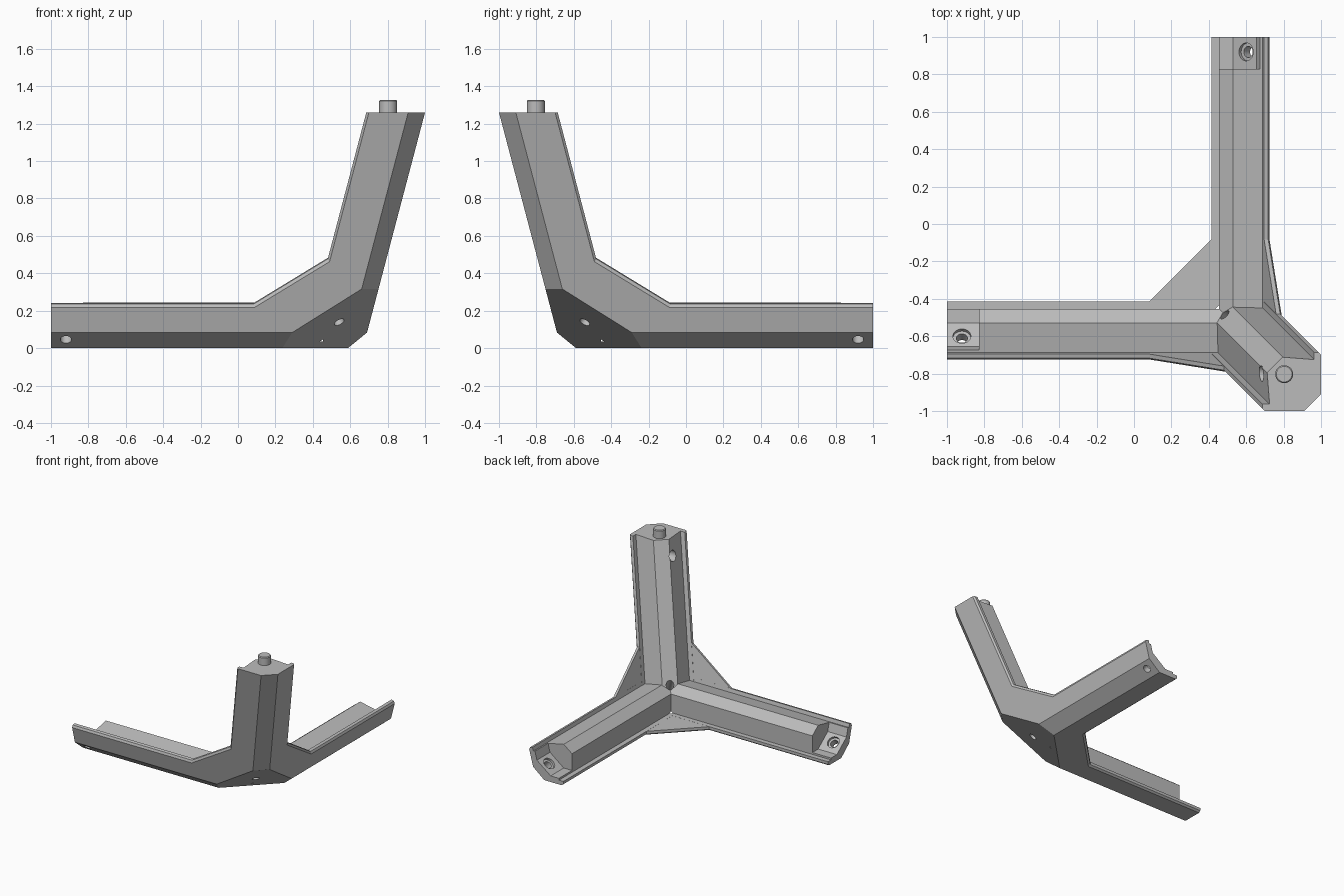
import bpy, bmesh, math
from mathutils import Vector

if "Cube" in bpy.data.objects:
    bpy.data.objects.remove(bpy.data.objects["Cube"])

K, SLOPE, TOP, THICK = 0.668, 0.2635, 1.26, 0.035
ANG = math.atan(SLOPE)
C, S = math.cos(ANG), math.sin(ANG)

grey = bpy.data.materials.new("grey_plastic")
grey.use_nodes = True
grey.diffuse_color = (0.5, 0.5, 0.5, 1)
grey.node_tree.nodes["Principled BSDF"].inputs["Base Color"].default_value = (0.5, 0.5, 0.5, 1)


def flip(p):
    """Swap the two horizontal arms across the diagonal plane."""
    return Vector((-p[1], -p[0], p[2]))


def loft(name, rings, mirrored=False):
    """Solid through matching rings of points, capped at both ends."""
    bm = bmesh.new()
    rows = [[bm.verts.new(flip(p) if mirrored else Vector(p)) for p in r] for r in rings]
    for a, b in zip(rows, rows[1:]):
        for i in range(len(a)):
            j = (i + 1) % len(a)
            bm.faces.new((a[i], a[j], b[j], b[i]))
    bm.faces.new(rows[0])
    bm.faces.new(rows[-1])
    bmesh.ops.recalc_face_normals(bm, faces=bm.faces[:])
    mesh = bpy.data.meshes.new(name)
    bm.to_mesh(mesh)
    bm.free()
    mesh.materials.append(grey)
    ob = bpy.data.objects.new(name, mesh)
    bpy.context.collection.objects.link(ob)
    return ob


def cylinder(name, start, end, r, mirrored=False, bevel=0):
    a, b = Vector(start), Vector(end)
    if mirrored:
        a, b = flip(a), flip(b)
    axis = (b - a).normalized()
    u = axis.orthogonal().normalized()
    v = axis.cross(u)

    def ring(c, q):
        return [c + q * (math.cos(k * math.tau / 32) * u + math.sin(k * math.tau / 32) * v)
                for k in range(32)]
    rings = [ring(a, r), ring(b, r)]
    if bevel:
        rings = [ring(a, r), ring(b - axis * bevel, r), ring(b, r - bevel)]
    return loft(name, rings)


def combine(target, other, mode):
    mod = target.modifiers.new("combine", 'BOOLEAN')
    mod.operation, mod.solver, mod.object = mode, 'EXACT', other
    bpy.context.view_layer.objects.active = target
    bpy.ops.object.modifier_apply(modifier=mod.name)
    bpy.data.objects.remove(other)


def floor_pt(d, t):
    return (-K + d, t)


def wall_pt(d, t):
    return (-K - S * d + C * t, C * d + S * t)


# Horizontal arm section, left oversize on the outside for later trimming
section = [floor_pt(.176, -.05), floor_pt(.253, .012), floor_pt(.253, THICK),
           floor_pt(.213, THICK), (-.455, .187), (-.53, .245),
           wall_pt(.21, THICK), wall_pt(.24, THICK), wall_pt(.24, .012),
           wall_pt(.157, -.05), (-.71, -.05)]


def along_x(points, x0, x1):
    return [[(x, y, z) for y, z in points] for x in (x0, x1)]


# Rising arm section at its top, one half then mirrored
half = [(1.05, -1.05), (.758, -1.05), (.686, -.988), (.686, -.963), (.725, -.963), (.712, -.795)]
rise = half + [(-y, -x) for x, y in reversed(half[1:])]
shift = SLOPE * (TOP - .15)
bracket = loft("corner_bracket", [[(x - shift, y + shift, .15) for x, y in rise],
                                  [(x, y, TOP) for x, y in rise]])

# Horizontal arms
for m, reach in ((False, .9), (True, .91)):
    combine(bracket, loft("arm", along_x(section, -1, reach), m), 'UNION')


# Webs between the arms, their free edge bevelled outward
def web(points, inset, place, mirrored=False):
    cut = [(u + (inset[0] if i < 2 else 0), v + (inset[1] if i < 2 else 0))
           for i, (u, v) in enumerate(points)]
    rings = [[place(u, v, -.04) for u, v in cut],
             [place(u, v, .012) for u, v in points],
             [place(u, v, THICK - .0006) for u, v in points]]
    return loft("web", rings, mirrored)


def on_wall(x, z, t):
    return (x, -K - SLOPE * z + C * t, z + S * t)


combine(bracket, web([(.08, -.416), (.416, -.08), (.55, -.08), (.55, -.55), (.08, -.55)],
                     (.047, -.047), lambda u, v, t: (u, v, t)), 'UNION')
for m in (False, True):
    combine(bracket, web([(.08, .23), (.482, .475), (.6, .475), (.6, .12), (.08, .12)],
                         (.034, -.056), on_wall, m), 'UNION')

# Trim to the floor, leaning walls, edge chamfers and corner facet
(y0, z0), (y1, z1) = wall_pt(.086, 0), floor_pt(.08, 0)
wall_n = Vector((0, -C, -S))
edge_n = Vector((0, z1 - z0, y0 - y1))
trims = [((0, 0, 0), (0, 0, -1)),
         ((0, -K, 0), wall_n), (flip((0, -K, 0)), flip(wall_n)),
         ((0, y1, z1), edge_n), (flip((0, y1, z1)), flip(edge_n)),
         ((.955, -.955, TOP), (1, -1, -2 * SLOPE)),
         ((.4125, -.4125, 0), (1, -1, -1.86))]
for co, no in trims:
    co, no = Vector(co), Vector(no).normalized()
    combine(bracket, cylinder("trim", co, co + no * 2, 5), 'DIFFERENCE')

# End pockets with countersunk screw holes
pocket = [(-.38, .05), (-.53, .05), (-.655, .146), (-.692, .29), (-.38, .4)]
bis = Vector((0, .61, .792))
seat = Vector((-.92, -.602, .1))
for m in (False, True):
    combine(bracket, loft("pocket", along_x(pocket, -1.1, -.83), m), 'DIFFERENCE')
    combine(bracket, cylinder("bore", seat - bis * .2, seat + bis * .2, .03, m), 'DIFFERENCE')
    combine(bracket, cylinder("sink", seat - bis * .015, seat + bis * .1, .048, m), 'DIFFERENCE')

# Corner screw hole and blind side hole near the top of the rising arm
mid, out = Vector((.54, -.54, .14)), Vector((1, -1, -1.86)).normalized()
combine(bracket, cylinder("corner_bore", mid + out * .1, mid - out * .3, .029), 'DIFFERENCE')
combine(bracket, cylinder("side_bore", (.6, -.8, 1.13), (.8, -.8, 1.13), .042), 'DIFFERENCE')

# Locating pin on the rising arm
pin = cylinder("locating_pin", (.803, -.803, TOP - .04), (.803, -.803, 1.327), .048, bevel=.006)

for ob in (bracket, pin):
    bpy.ops.object.select_all(action='DESELECT')
    ob.select_set(True)
    bpy.context.view_layer.objects.active = ob
    bpy.ops.object.shade_smooth_by_angle(angle=math.radians(25))
